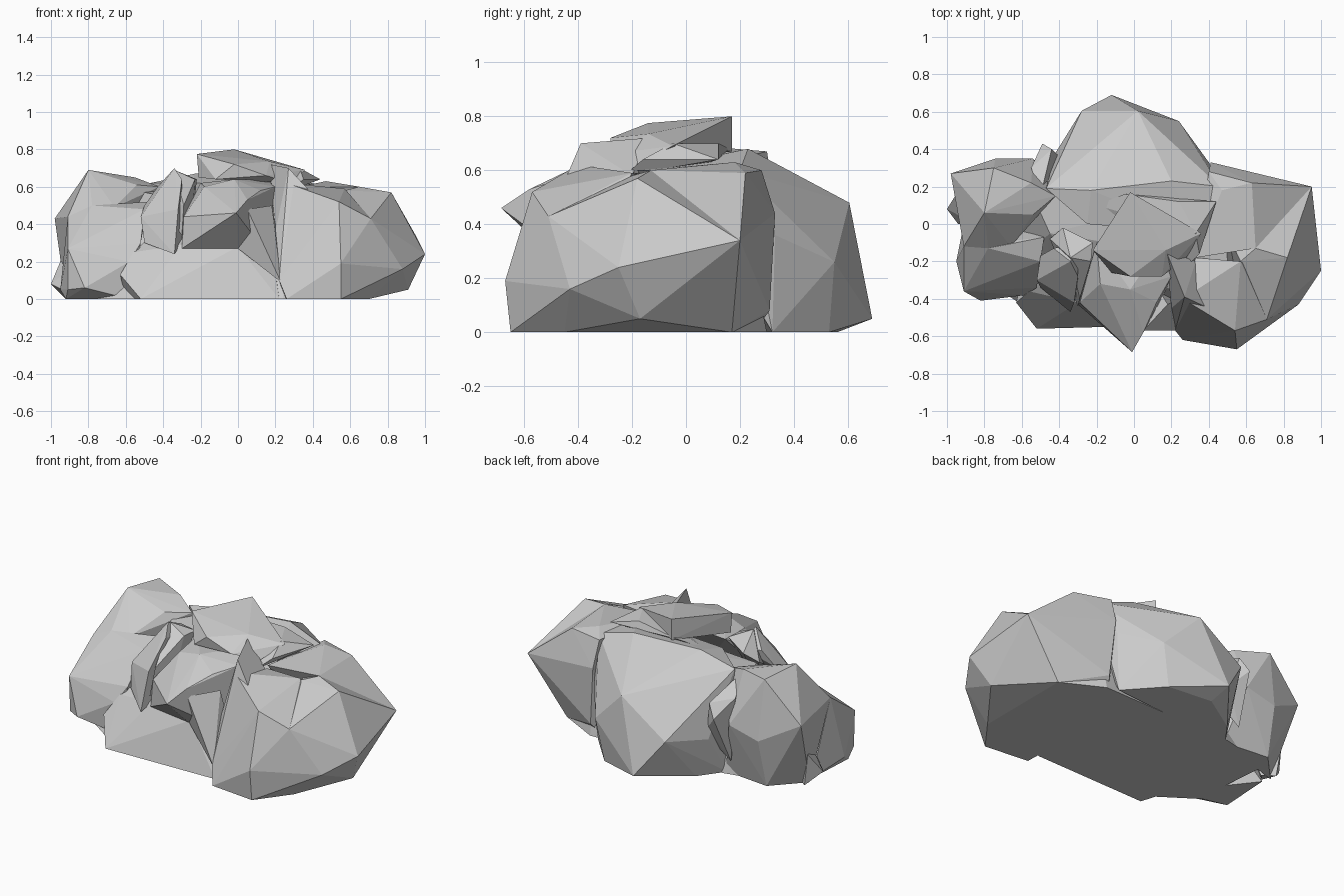
import bpy, bmesh


def boulder(name, pts):
    """Faceted rock: convex hull around a few corner points."""
    bm = bmesh.new()
    for p in pts:
        bm.verts.new(p)
    res = bmesh.ops.convex_hull(bm, input=bm.verts[:])
    junk = {g for g in res["geom_interior"] + res["geom_unused"]
            if isinstance(g, bmesh.types.BMVert)}
    bmesh.ops.delete(bm, geom=list(junk), context='VERTS')
    bmesh.ops.recalc_face_normals(bm, faces=bm.faces[:])
    me = bpy.data.meshes.new(name)
    bm.to_mesh(me)
    bm.free()
    ob = bpy.data.objects.new(name, me)
    bpy.context.collection.objects.link(ob)
    return ob


# Inner mass that closes the base and the gaps between rocks
boulder("core", [
    (-.75, -.33, 0), (-.80, .20, 0), (-.45, .28, 0), (.45, .30, 0), (.70, .17, 0),
    (.65, -.45, 0), (.24, -.54, 0), (-.50, -.50, 0), (-.55, .17, .58),
    (-.45, -.05, .56), (.47, .18, .58), (.50, -.20, .52), (.25, -.35, .42),
    (-.25, -.30, .42)])

# Left boulder: tall back lobe and lower front lobe
boulder("left_back_lobe", [
    (-.98, .27, .43), (-.80, .06, .69), (-.75, .30, .67), (-.55, .22, .65),
    (-.54, .05, .61), (-.78, -.13, .50), (-.66, -.12, .49), (-.91, -.12, .44),
    (-.92, .10, 0), (-.74, .35, .30), (-.54, .35, .35), (-.75, .28, 0),
    (-.45, .25, 0), (-.42, .15, .60)])
boulder("left_front_lobe", [
    (-.91, -.36, .27), (-.78, -.13, .50), (-.91, -.12, .44), (-.66, -.12, .49),
    (-.48, -.07, .52), (-.50, -.20, .48), (-.95, -.20, .05), (-.91, -.35, .05),
    (-.82, -.41, .06), (-.58, -.38, .20), (-.52, -.34, .30), (-.92, -.28, 0),
    (-.58, -.36, 0), (-.90, .05, 0)])
boulder("left_chip", [
    (-1, .08, .08), (-.94, 0, .05), (-.95, .16, .20), (-.85, .1, 0), (-.85, 0, .2),
    (-.92, .15, 0)])

# Back boulder
boulder("back_boulder", [
    (-.12, .69, .05), (-.28, .605, .27), (-.42, .38, .24), (.02, .605, .48),
    (.24, .55, .26), (.20, .23, .68), (-.23, .18, .67), (-.47, .19, .62),
    (.46, .20, .60), (.40, .33, .36), (-.46, .25, 0), (.38, .32, 0), (-.10, .56, 0),
    (.19, .53, 0), (-.35, .40, 0), (-.25, 0, .62), (.35, -.05, .62)])
boulder("back_left_shard", [
    (-.49, .43, .40), (-.44, .40, .48), (-.55, .30, .50), (-.50, .15, .60),
    (-.38, .30, .20), (-.52, .30, .10), (-.40, .36, .30)])

# Right boulder: east lobe, front lobe, fin and back lobe
boulder("right_east_lobe", [
    (1, -.25, .24), (.95, .20, .34), (.82, -.18, .57), (.65, -.13, .60),
    (.57, -.20, .58), (.73, .05, .48), (.71, -.51, .43), (.88, -.43, .16),
    (.91, -.17, .05), (.70, -.45, 0), (.70, .17, 0), (.50, -.40, 0), (.45, .05, .50)])
boulder("right_front_lobe", [
    (.26, -.40, .62), (.54, -.57, .52), (.54, -.48, .51), (.57, -.20, .59),
    (.71, -.51, .43), (.55, -.67, .19), (.88, -.43, .16), (.20, -.45, .36),
    (.22, -.57, .10), (.26, -.62, 0), (.55, -.65, 0), (.70, -.45, 0),
    (.33, -.18, .58), (.25, -.30, 0)])
boulder("right_fin", [
    (.27, -.39, .70), (.17, -.14, .72), (.20, -.45, .36), (.33, -.20, .58),
    (.22, -.57, .10), (.18, -.20, .50), (.40, -.45, .56)])
boulder("right_back_lobe", [
    (.63, .22, .59), (.65, -.13, .60), (.73, .05, .48), (.95, .20, .34),
    (.41, .33, .44), (.40, .28, .60), (.47, .18, .63), (.33, -.18, .60),
    (.44, .31, .08), (.75, .20, .15), (.70, .17, 0), (.40, .25, 0)])

# Front rocks
boulder("front_wedge", [
    (-.01, -.685, .46), (-.30, -.43, .27), (-.29, -.42, .44), (-.18, -.32, .60),
    (-.02, -.35, .64), (.12, -.42, .58), (.05, -.58, .53), (0, -.48, .27),
    (.20, -.28, .60), (.15, -.40, .25), (-.20, -.10, .62), (.15, -.10, .64)])
boulder("front_spur", [
    (.23, -.57, .09), (.22, -.54, .12), (0, -.48, .27), (.05, -.57, .48),
    (.18, -.43, .50), (.10, -.30, .20), (.24, -.40, .20)])
boulder("front_foot", [
    (-.52, -.56, 0), (-.63, -.42, .13), (-.56, -.36, .25), (-.22, -.52, 0),
    (.22, -.54, 0), (.20, -.48, .14), (0, -.47, .28), (-.30, -.42, .29),
    (-.40, -.20, .40), (.20, -.20, .40), (-.60, -.30, 0), (.3, -.2, 0), (-.4, 0, 0)])

# Upright stones left of centre
boulder("upright_stone", [
    (-.34, -.20, .70), (-.43, -.13, .60), (-.50, -.17, .50), (-.52, -.30, .44),
    (-.50, -.34, .30), (-.34, -.47, .24), (-.32, -.42, .48), (-.30, -.28, .64),
    (-.30, -.36, .30), (-.30, -.10, .60)])
boulder("upright_sliver", [
    (-.38, -.02, .61), (-.34, -.18, .69), (-.22, -.10, .64), (-.23, -.20, .64),
    (-.29, -.40, .50), (-.30, -.44, .34), (-.45, -.08, .55), (-.25, -.30, .35)])

# Top slab and the ledge under it
boulder("top_slab", [
    (-.02, .17, .80), (-.22, -.14, .775), (.36, -.05, .69), (.17, -.14, .735),
    (-.02, -.28, .72), (.15, -.28, .66), (-.02, .17, .67), (-.21, -.14, .65),
    (-.12, -.26, .64), (.28, -.18, .62)])
boulder("top_ledge", [
    (.24, .12, .70), (.22, .06, .64), (-.05, .16, .68), (.33, -.05, .70),
    (.35, -.16, .64), (.28, -.23, .58), (0, 0, .60), (-.2, .1, .64), (.44, .12, .64)])
